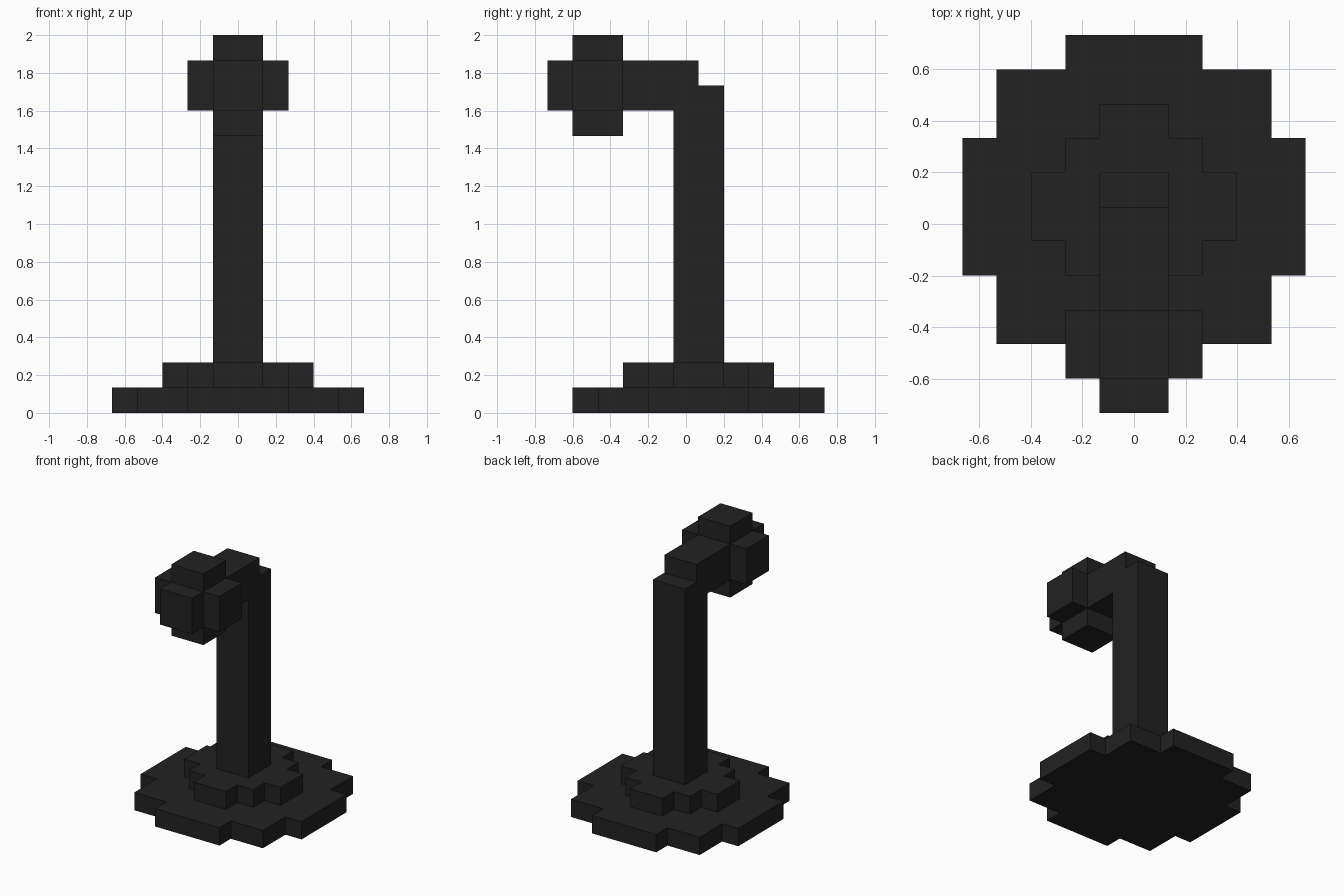
import bpy
import bmesh
from mathutils import Vector

U = 2 / 15  # one block of the grid

cube = bpy.data.objects.get("Cube")
if cube:
    bpy.data.objects.remove(cube, do_unlink=True)

black = bpy.data.materials.new("matte black")
black.use_nodes = True
colour = (0.016, 0.016, 0.016, 1)
black.diffuse_color = colour
black.node_tree.nodes["Principled BSDF"].inputs["Base Color"].default_value = colour


def prism(name, outline, axis, start, end):
    """Extrude a 2D outline (in blocks) along an axis from start to end."""
    place = {"x": lambda a, b: (start, a, b),
             "y": lambda a, b: (a, start, b),
             "z": lambda a, b: (a, b, start)}[axis]
    direction = Vector([float(axis == k) for k in "xyz"])
    bm = bmesh.new()
    face = bm.faces.new([bm.verts.new(Vector(place(a, b)) * U) for a, b in outline])
    result = bmesh.ops.extrude_face_region(bm, geom=[face], use_keep_orig=True)
    moved = [v for v in result["geom"] if isinstance(v, bmesh.types.BMVert)]
    bmesh.ops.translate(bm, verts=moved, vec=direction * (end - start) * U)
    bmesh.ops.recalc_face_normals(bm, faces=bm.faces[:])
    mesh = bpy.data.meshes.new(name)
    bm.to_mesh(mesh)
    bm.free()
    mesh.materials.append(black)
    obj = bpy.data.objects.new(name, mesh)
    bpy.context.collection.objects.link(obj)
    return obj


def stepped(quarter, ca=0, cb=0):
    """Mirror a quarter outline into a full stepped one around (ca, cb)."""
    half = quarter + [(-a, b) for a, b in reversed(quarter)]
    full = half + [(-a, -b) for a, b in half]
    return [(a + ca, b + cb) for a, b in full]


# Two-tier stepped foot, centred half a block behind the origin
prism("base_plate", stepped([(5, 2), (4, 2), (4, 4), (2, 4), (2, 5)], cb=0.5), "z", 0, 1)
prism("base_step", stepped([(3, 1), (2, 1), (2, 2), (1, 2), (1, 3)], cb=0.5), "z", 1, 2)

# Post with its forward arm, as a side profile
prism("post_and_arm", [(-0.5, 2), (1.5, 2), (1.5, 13), (0.5, 13), (0.5, 14),
                       (-2.5, 14), (-2.5, 12), (-0.5, 12)], "x", -1, 1)

# Plus-shaped head and the block on its front
prism("head", stepped([(2, 1), (1, 1), (1, 2)], cb=13), "y", -4.5, -2.5)
prism("head_front", [(-1, 12), (1, 12), (1, 14), (-1, 14)], "y", -5.5, -4.5)
